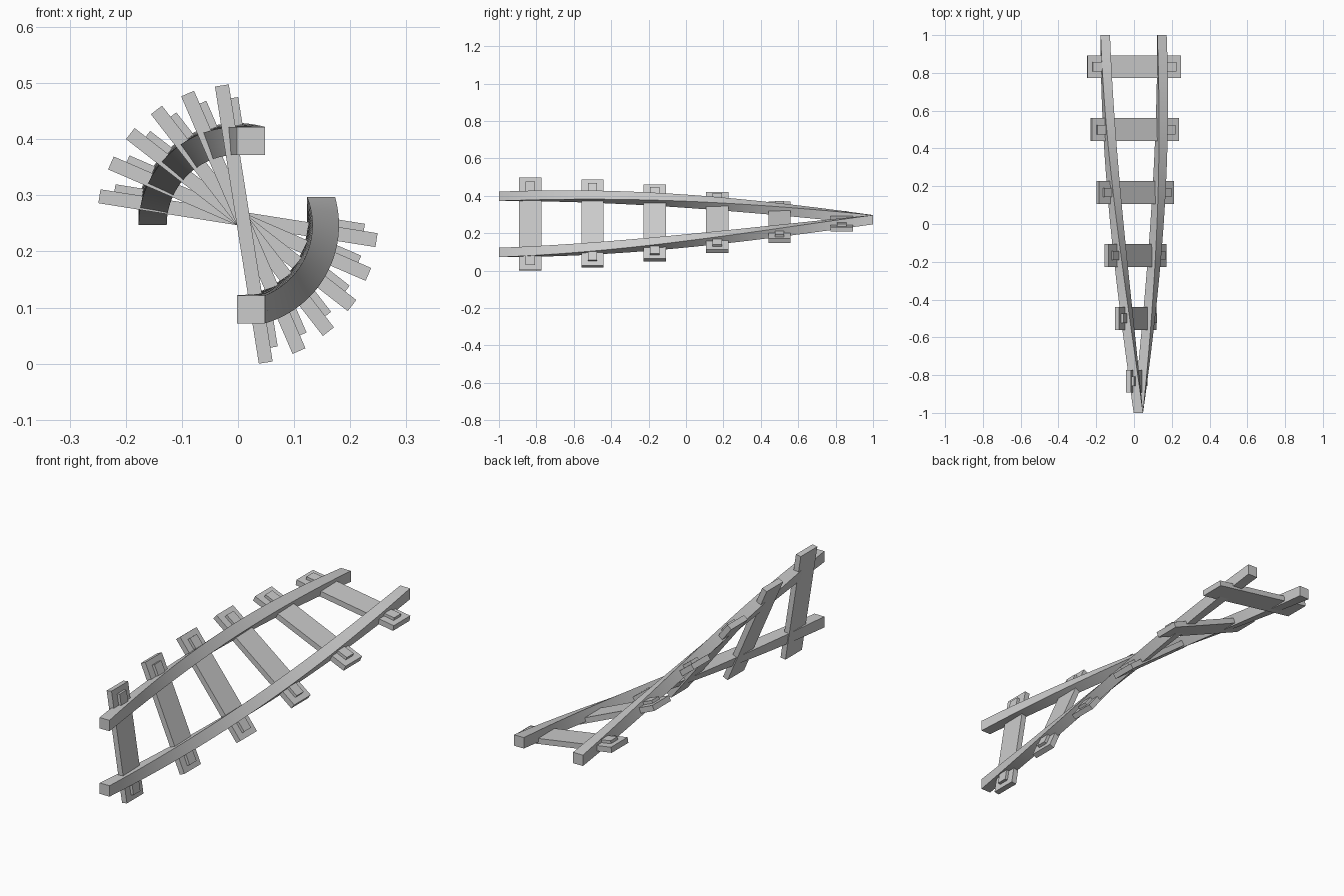
import bpy, bmesh
from math import radians
from mathutils import Matrix, Vector

if "Cube" in bpy.data.objects:
    bpy.data.objects.remove(bpy.data.objects["Cube"])

AXIS = Vector((-0.002, 0, 0.247))   # line the track twists around
SEGMENTS = 48


def twist(degrees, y):
    return Matrix.Translation(AXIS + Vector((0, y, 0))) @ Matrix.Rotation(radians(degrees), 4, 'Y')


def add_object(name, bm):
    bmesh.ops.recalc_face_normals(bm, faces=bm.faces[:])
    mesh = bpy.data.meshes.new(name)
    bm.to_mesh(mesh)
    bm.free()
    obj = bpy.data.objects.new(name, mesh)
    bpy.context.collection.objects.link(obj)
    return obj


def rail(name, x):
    # square section swept along y through a quarter turn
    bm = bmesh.new()
    rings = []
    for i in range(SEGMENTS + 1):
        t = i / SEGMENTS
        m = twist(90 * (1 - t), 2 * t - 1)
        rings.append([bm.verts.new(m @ Vector((x + dx, 0, z)))
                      for dx, z in ((-.025, 0), (.025, 0), (.025, .05), (-.025, .05))])
    for a, b in zip(rings, rings[1:]):
        for k in range(4):
            n = (k + 1) % 4
            bm.faces.new((a[k], a[n], b[n], b[k]))
    bm.faces.new(rings[0])
    bm.faces.new(rings[-1])
    obj = add_object(name, bm)
    bpy.ops.object.select_all(action='DESELECT')
    obj.select_set(True)
    bpy.context.view_layer.objects.active = obj
    bpy.ops.object.shade_smooth_by_angle(angle=radians(30))


def block(name, size, centre, placement):
    bm = bmesh.new()
    bmesh.ops.create_cube(bm, size=1, matrix=placement @ Matrix.Translation(centre)
                          @ Matrix.Diagonal((*size, 1)))
    add_object(name, bm)


# Two twisted rails
rail("left_rail", -0.15)
rail("right_rail", 0.15)

# Six straight ties, each turned to follow the twist, with a fixing plate outside each rail
for i in range(6):
    place = twist(81 - 14.4 * i, -5 / 6 + i / 3)
    block(f"tie_{i + 1}", (0.5, 0.12, 0.025), (0, 0, 0.0125), place)
    for side, s in (("left", -1), ("right", 1)):
        block(f"{side}_fixing_plate_{i + 1}", (0.05, 0.05, 0.0375), (0.2 * s, 0, 0.01925), place)
